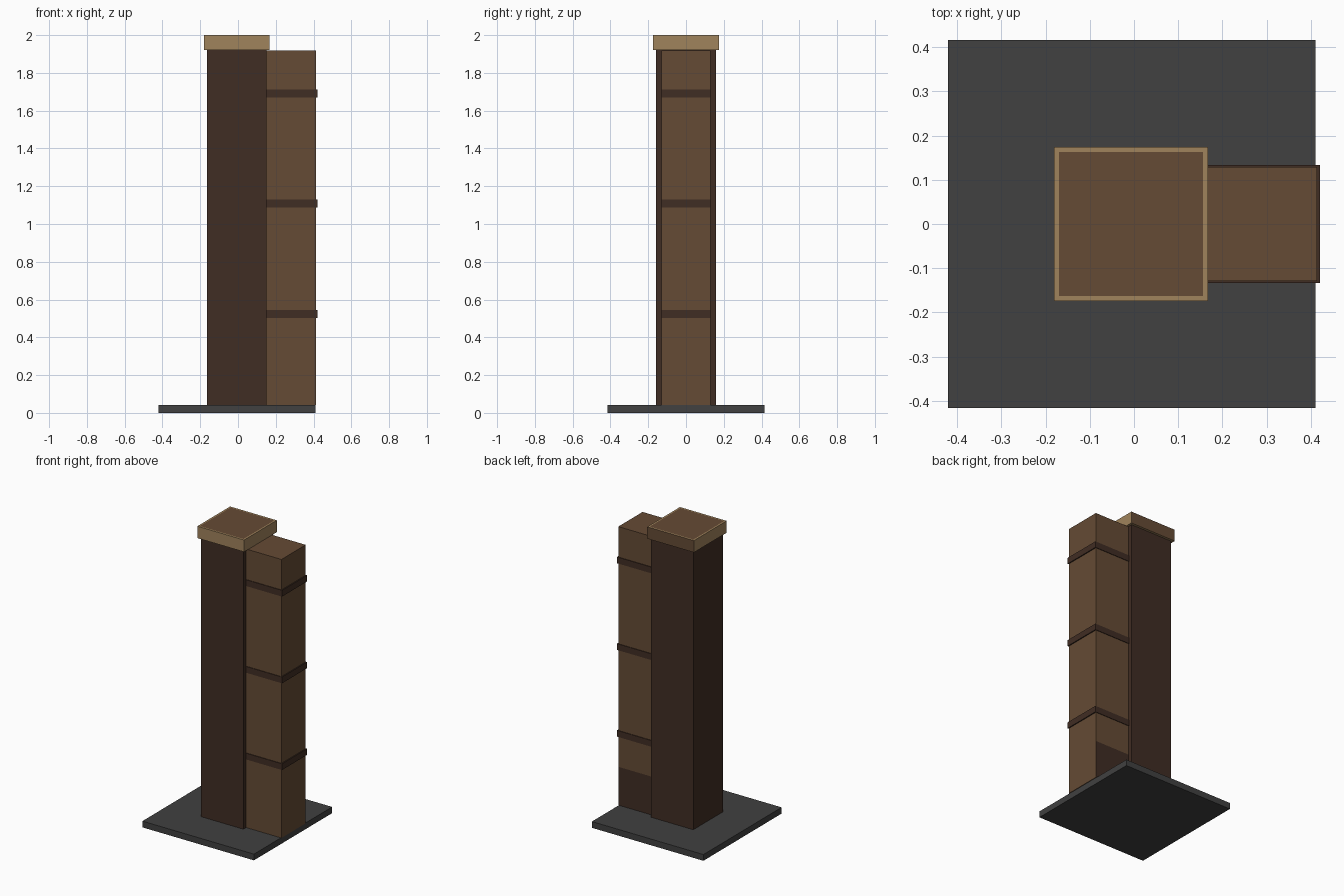
import bpy, bmesh

if "Cube" in bpy.data.objects:
    bpy.data.objects.remove(bpy.data.objects["Cube"])


def material(name, rgb):
    m = bpy.data.materials.new(name)
    m.diffuse_color = (*rgb, 1)
    m.use_nodes = True
    m.node_tree.nodes["Principled BSDF"].inputs["Base Color"].default_value = m.diffuse_color
    return m


DARK = material("dark brown", (0.051, 0.026, 0.017))
BROWN = material("mid brown", (0.130, 0.070, 0.035))
TAN = material("tan", (0.352, 0.227, 0.107))
GREY = material("charcoal grey", (0.052, 0.052, 0.052))


def box(name, x, y, z, mats, edit=None):
    """Box from min/max ranges; edit() may cut and recolour its faces."""
    bm = bmesh.new()
    bmesh.ops.create_cube(bm, size=1)
    for v in bm.verts:
        v.co = [r[0] if c < 0 else r[1] for c, r in zip(v.co, (x, y, z))]
    bm.normal_update()
    if edit:
        edit(bm)
    mesh = bpy.data.meshes.new(name)
    bm.to_mesh(mesh)
    bm.free()
    for m in mats:
        mesh.materials.append(m)
    obj = bpy.data.objects.new(name, mesh)
    bpy.context.collection.objects.link(obj)
    return obj


def colour_cap(bm):
    # brown inset panel on top, brown back side
    for f in bm.faces:
        if f.normal.y > 0.9:
            f.material_index = 1
    top = [f for f in bm.faces if f.normal.z > 0.9]
    bmesh.ops.inset_region(bm, faces=top, thickness=0.016)
    top[0].material_index = 1


def colour_flue(bm):
    # dark patch at the foot of the back side
    back = [f for f in bm.faces if f.normal.y > 0.9]
    geom = bm.verts[:] + bm.edges[:] + bm.faces[:]
    bmesh.ops.bisect_plane(bm, geom=geom, plane_co=(0, 0, 0.30), plane_no=(0, 0, 1))
    bm.normal_update()
    for f in bm.faces:
        if f.normal.y > 0.9 and f.calc_center_median().z < 0.30:
            f.material_index = 1


# base slab
box("base_slab", (-0.421, 0.410), (-0.416, 0.416), (0, 0.042), [GREY])
# tall main column and its cap
box("main_column", (-0.165, 0.151), (-0.158, 0.158), (0.042, 1.92), [DARK])
box("column_cap", (-0.181, 0.167), (-0.174, 0.174), (1.92, 2.0), [TAN, BROWN], colour_cap)
# narrower side column
box("side_column", (0.151, 0.414), (-0.129, 0.129), (0.042, 1.918), [BROWN, DARK], colour_flue)
# three straps round the side column
for i, z in enumerate((0.503, 1.087, 1.671)):
    box(f"strap_{i + 1}", (0.151, 0.421), (-0.133, 0.133), (z, z + 0.042), [DARK])
